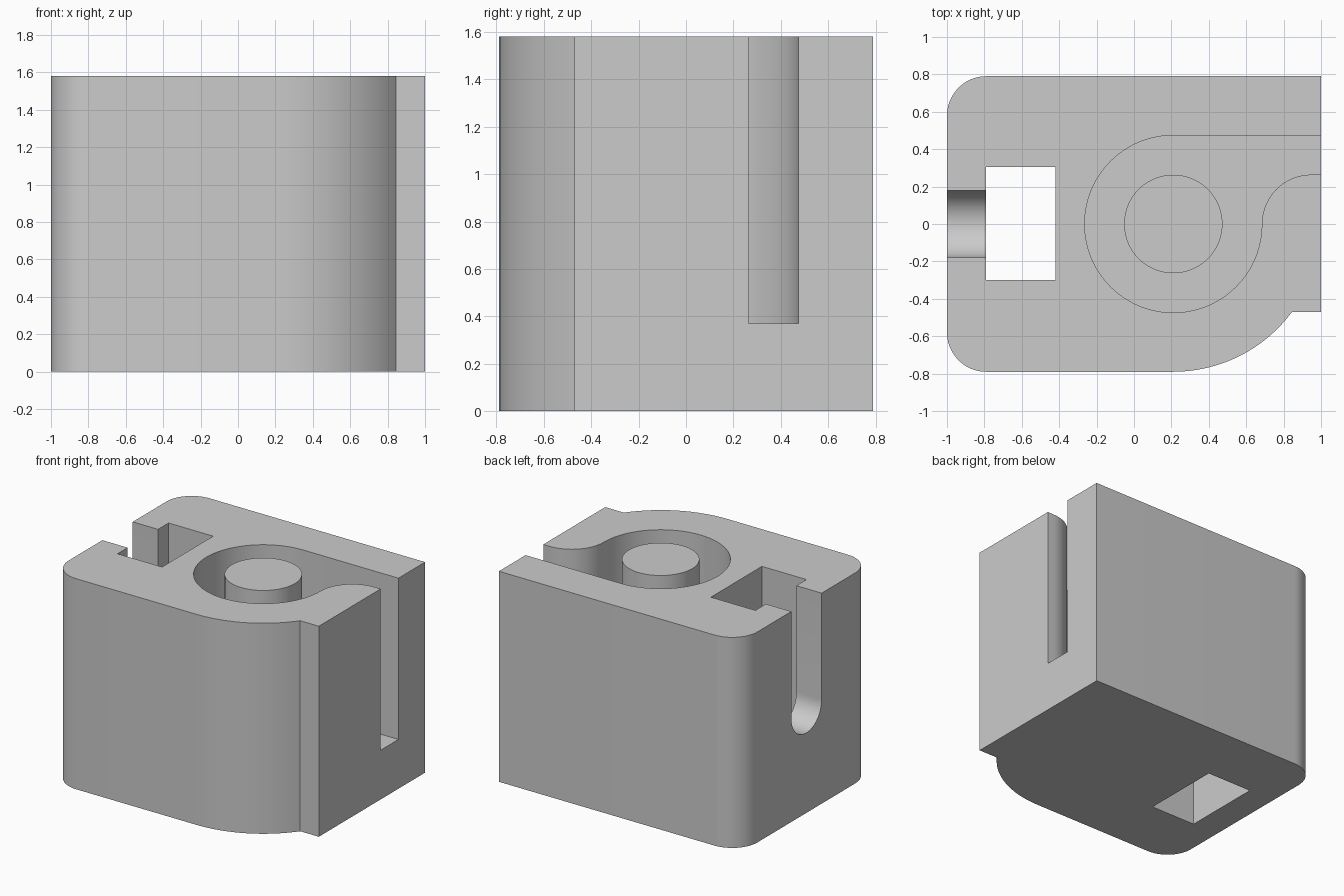
import bpy
from math import cos, sin, radians

if "Cube" in bpy.data.objects:
    bpy.data.objects.remove(bpy.data.objects["Cube"], do_unlink=True)

HEIGHT = 1.58
FLOOR = 0.37
HUB_X = 0.21

grey = bpy.data.materials.new("light grey")
grey.use_nodes = True
grey.diffuse_color = (0.6, 0.6, 0.6, 1)
grey.node_tree.nodes["Principled BSDF"].inputs["Base Color"].default_value = (0.6, 0.6, 0.6, 1)


def arc(cx, cy, r, start, end, steps):
    """Points along an arc, angles in degrees."""
    angles = [radians(start + (end - start) * i / steps) for i in range(steps + 1)]
    return [(cx + r * cos(a), cy + r * sin(a)) for a in angles]


def prism(name, profile, low, high, axis="z"):
    """Extrude a counter-clockwise profile along z (xy) or x (yz)."""
    place = (lambda p, h: (p[0], p[1], h)) if axis == "z" else (lambda p, h: (h, p[0], p[1]))
    n = len(profile)
    verts = [place(p, low) for p in profile] + [place(p, high) for p in profile]
    faces = [list(reversed(range(n))), list(range(n, 2 * n))]
    faces += [[i, (i + 1) % n, n + (i + 1) % n, n + i] for i in range(n)]
    mesh = bpy.data.meshes.new(name)
    mesh.from_pydata(verts, [], faces)
    mesh.materials.append(grey)
    obj = bpy.data.objects.new(name, mesh)
    bpy.context.collection.objects.link(obj)
    return obj


def select_only(obj):
    bpy.ops.object.select_all(action="DESELECT")
    obj.select_set(True)
    bpy.context.view_layer.objects.active = obj


def cut(target, cutter):
    cutter.hide_render = True
    mod = target.modifiers.new("cut", "BOOLEAN")
    mod.operation = "DIFFERENCE"
    mod.solver = "EXACT"
    mod.object = cutter
    select_only(target)
    bpy.ops.object.modifier_apply(modifier=mod.name)
    bpy.data.objects.remove(cutter, do_unlink=True)


# Block: rounded left-hand corners, bulged front corner with a small step
outline = [(1, -0.47), (1, 0.79)]
outline += arc(-0.79, 0.58, 0.21, 90, 180, 12)
outline += arc(-0.79, -0.58, 0.21, 180, 270, 12)
outline += arc(HUB_X, 0, 0.79, 270, 323.5, 16)
body = prism("body", outline, 0, HEIGHT)

# Ring-shaped pocket with a curved channel leaving through the side
pocket = arc(HUB_X, 0, 0.474, 90, 360, 54)
pocket += arc(0.948, 0, 0.264, 180, 90, 18)[1:]
pocket += [(1.2, 0.264), (1.2, 0.474)]
cut(body, prism("pocket_cutter", pocket, FLOOR, 2))

# Rectangular through hole
hole = [(-0.79, -0.3), (-0.42, -0.3), (-0.42, 0.305), (-0.79, 0.305)]
cut(body, prism("hole_cutter", hole, -0.2, 2))

# Round-bottomed slot from the opposite side into the hole
slot = arc(0, 0.78, 0.18, 180, 360, 24) + [(0.18, 2), (-0.18, 2)]
cut(body, prism("slot_cutter", slot, -1.2, -0.6, "x"))

# Centre post standing in the pocket, flush with the top
post = prism("centre_post", arc(HUB_X, 0, 0.263, 0, 360, 64)[:-1], FLOOR, HEIGHT)

for part in (body, post):
    select_only(part)
    bpy.ops.object.shade_smooth_by_angle(angle=radians(25))
